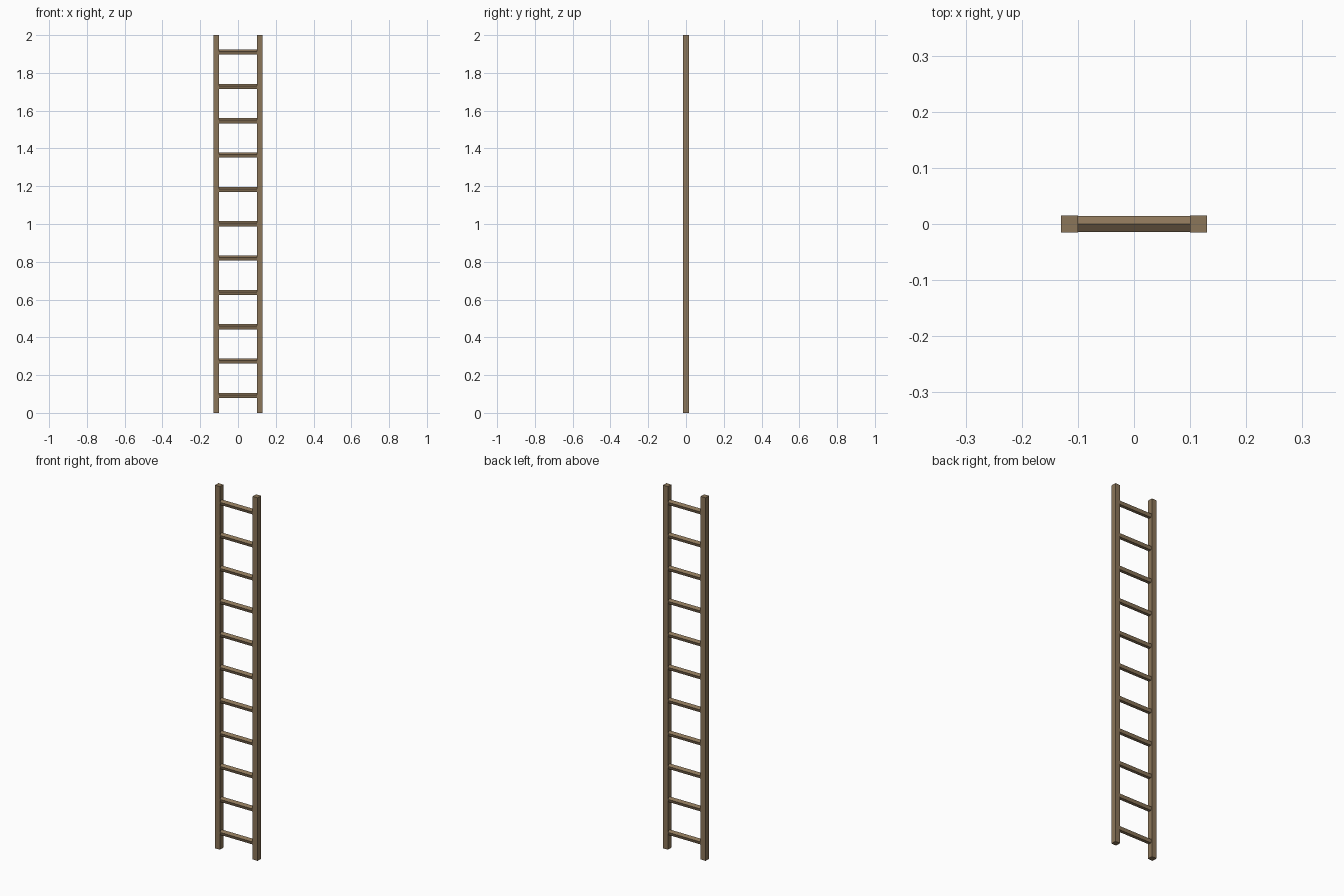
import bpy
from math import pi, sin, cos

if "Cube" in bpy.data.objects:
    bpy.data.objects.remove(bpy.data.objects["Cube"])

wood = bpy.data.materials.new("wood")
wood.diffuse_color = (0.26, 0.18, 0.10, 1)
wood.use_nodes = True
wood.node_tree.nodes["Principled BSDF"].inputs["Base Color"].default_value = wood.diffuse_color

HEIGHT = 2.0
RAIL = 0.03          # square rail section
INNER = 0.10         # half gap between rails
RUNGS = 11
RUNG_R = 0.015
SIDES = 5


def add_mesh(name, verts, faces):
    mesh = bpy.data.meshes.new(name)
    mesh.from_pydata(verts, [], faces)
    mesh.materials.append(wood)
    obj = bpy.data.objects.new(name, mesh)
    bpy.context.collection.objects.link(obj)
    return obj


def add_rail(name, side):
    bpy.ops.mesh.primitive_cube_add(size=1, location=(side * (INNER + RAIL / 2), 0, HEIGHT / 2))
    obj = bpy.context.object
    obj.name = name
    obj.scale = (RAIL, RAIL, HEIGHT)
    obj.data.materials.append(wood)


# Five-sided rung with a ridge on top, running along x
def add_rung(name, z):
    ring = [(RUNG_R * sin(2 * pi * k / SIDES), RUNG_R * cos(2 * pi * k / SIDES)) for k in range(SIDES)]
    verts = [(x, y, h) for x in (-INNER, INNER) for y, h in ring]
    faces = [(k, k + SIDES, (k + 1) % SIDES + SIDES, (k + 1) % SIDES) for k in range(SIDES)]
    faces += [tuple(range(SIDES)), tuple(reversed(range(SIDES, 2 * SIDES)))]
    obj = add_mesh(name, verts, faces)
    obj.data.flip_normals()
    obj.location.z = z


# Side rails
add_rail("left_rail", -1)
add_rail("right_rail", 1)

# Evenly spaced rungs
for i in range(RUNGS):
    add_rung(f"rung_{i + 1}", (i + 0.5) * HEIGHT / RUNGS)
